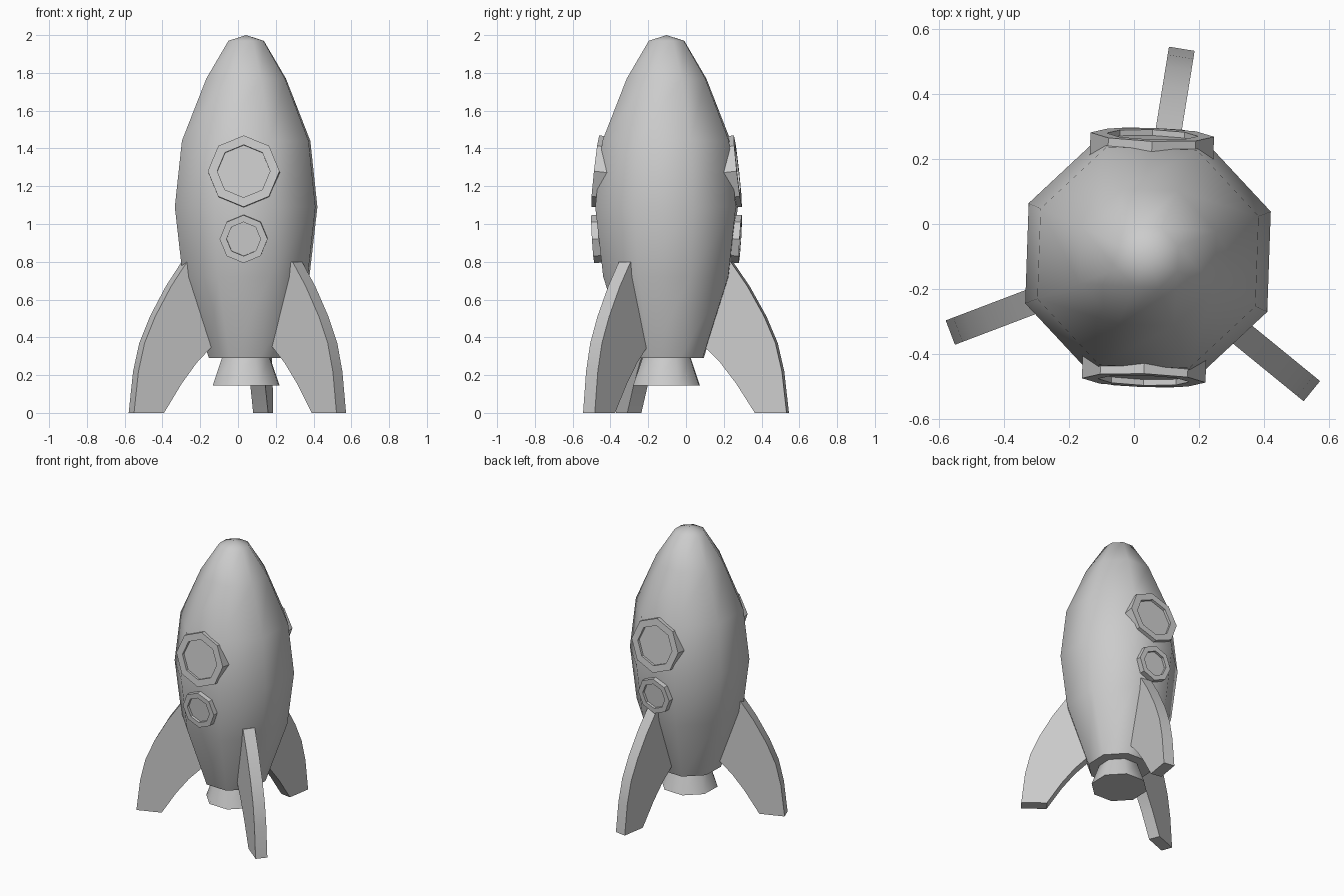
import bpy, bmesh
from math import radians, sin, cos, pi
from mathutils import Matrix, Vector

if "Cube" in bpy.data.objects:
    bpy.data.objects.remove(bpy.data.objects["Cube"])

AXIS = Vector((0.043, -0.103, 0))   # rocket centre line
TURN = -2                           # slight twist of the hull, degrees


def finish(name, bm, matrix, smooth_angle):
    bmesh.ops.recalc_face_normals(bm, faces=bm.faces)
    mesh = bpy.data.meshes.new(name)
    bm.to_mesh(mesh)
    bm.free()
    ob = bpy.data.objects.new(name, mesh)
    bpy.context.collection.objects.link(ob)
    ob.matrix_world = matrix
    if smooth_angle:
        bpy.ops.object.select_all(action='DESELECT')
        ob.select_set(True)
        bpy.context.view_layer.objects.active = ob
        bpy.ops.object.shade_smooth_by_angle(angle=radians(smooth_angle))
    return ob


def lathe(name, profile, matrix, start=0, smooth_angle=0, sides=8):
    """Revolve (radius, z) points; radius 0 makes a point, open ends get caps."""
    bm = bmesh.new()
    rings = []
    for r, z in profile:
        if r == 0:
            rings.append([bm.verts.new((0, 0, z))] * sides)
        else:
            angles = [radians(start) + 2 * pi * i / sides for i in range(sides)]
            rings.append([bm.verts.new((r * cos(a), r * sin(a), z)) for a in angles])
    for lo, hi in zip(rings, rings[1:]):
        for i in range(sides):
            j = (i + 1) % sides
            quad = [lo[i], lo[j], hi[j], hi[i]]
            bm.faces.new(list(dict.fromkeys(quad)))
    for ring, (r, _) in ((rings[0], profile[0]), (rings[-1], profile[-1])):
        if r:
            bm.faces.new(ring)
    return finish(name, bm, matrix, smooth_angle)


# Hull and engine nozzle
base = Matrix.Translation(AXIS)
lathe("hull", [(0.21, 0.29), (0.358, 0.72), (0.403, 1.09), (0.363, 1.44),
               (0.225, 1.77), (0.10, 1.97), (0, 2.0)], base, 22.5 + TURN, 60)
lathe("nozzle", [(0.189, 0.145), (0.133, 0.30)], base, 22.5 + TURN, 60)

# Portholes: recessed octagonal frames, a large and a small one on front and back
for side, heading in (("front", 270 + TURN), ("back", 90 + TURN)):
    for size, z, reach, tilt, outer, inner in (("large", 1.28, 0.378, 6.3, 0.19, 0.14),
                                               ("small", 0.92, 0.391, -3.5, 0.127, 0.09)):
        m = (Matrix.Translation(AXIS + Vector((0, 0, z)))
             @ Matrix.Rotation(radians(heading), 4, 'Z')
             @ Matrix.Translation((reach, 0, 0))
             @ Matrix.Rotation(radians(90 - tilt), 4, 'Y'))
        lathe(f"{side}_{size}_porthole",
              [(outer, -0.09), (outer, 0), (inner, 0), (inner, -0.018)], m)

# Three curved fins, extruded from one profile of (distance from axis, z)
FIN = [(0.35, 0.80), (0.44, 0.67), (0.53, 0.51), (0.59, 0.37), (0.625, 0.22), (0.65, 0),
       (0.48, 0), (0.38, 0.155), (0.295, 0.265), (0.21, 0.35), (0.31, 0.79)]
for n in range(3):
    bm = bmesh.new()
    face = bm.faces.new([bm.verts.new((r, -0.04, z)) for r, z in FIN])
    ext = bmesh.ops.extrude_face_region(bm, geom=[face], use_keep_orig=True)
    moved = [g for g in ext["geom"] if isinstance(g, bmesh.types.BMVert)]
    bmesh.ops.translate(bm, vec=(0, 0.08, 0), verts=moved)
    finish(f"fin_{n + 1}", bm, base @ Matrix.Rotation(radians(80.8 + 120 * n), 4, 'Z'), 30)
